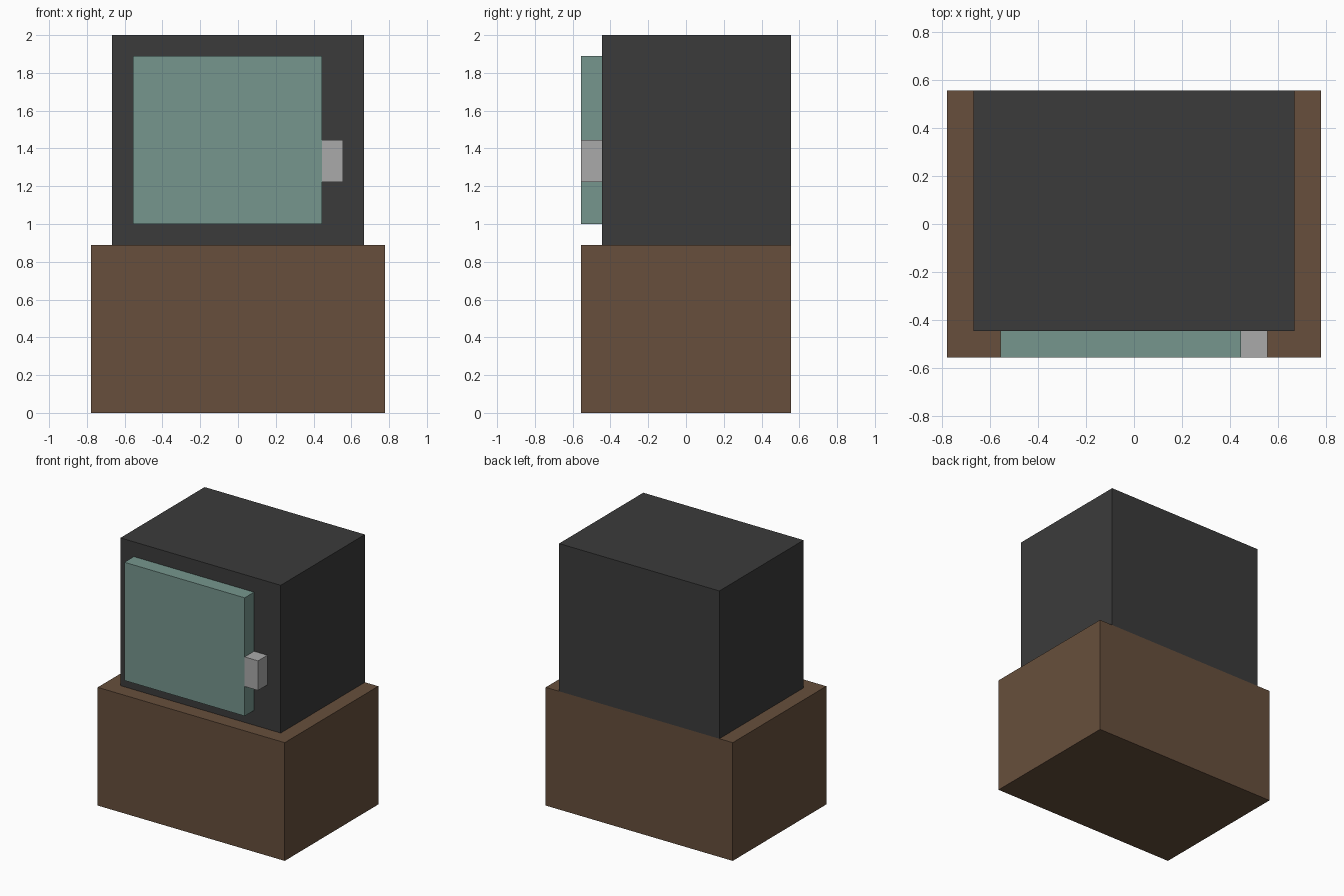
import bpy
import bmesh
from mathutils import Matrix, Vector

default = bpy.data.objects.get("Cube")
if default:
    bpy.data.objects.remove(default, do_unlink=True)

U = 1 / 9  # the design sits on a grid of ninths


def material(name, rgb):
    mat = bpy.data.materials.new(name)
    mat.use_nodes = True
    color = (*rgb, 1.0)
    mat.diffuse_color = color
    mat.node_tree.nodes["Principled BSDF"].inputs["Base Color"].default_value = color
    return mat


def box(name, low, high, mat):
    """Box between two corners given in grid units."""
    low, high = Vector(low) * U, Vector(high) * U
    bm = bmesh.new()
    bmesh.ops.create_cube(bm, size=1, matrix=Matrix.Diagonal((*(high - low), 1)))
    mesh = bpy.data.meshes.new(name)
    bm.to_mesh(mesh)
    bm.free()
    mesh.materials.append(mat)
    obj = bpy.data.objects.new(name, mesh)
    obj.location = (low + high) / 2
    bpy.context.collection.objects.link(obj)
    return obj


wood = material("brown wood", (0.135, 0.078, 0.045))
casing = material("dark grey casing", (0.044, 0.044, 0.044))
glass = material("grey green screen", (0.18, 0.305, 0.27))
metal = material("light grey metal", (0.40, 0.40, 0.40))

# Wooden stand with the casing flush to its back
box("stand", (-7, -5, 0), (7, 5, 8), wood)
box("casing", (-6, -4, 8), (6, 5, 18), casing)

# Raised front panel and the knob beside it
box("screen", (-5, -5, 9), (4, -4, 17), glass)
box("knob", (4, -5, 11), (5, -4, 13), metal)
